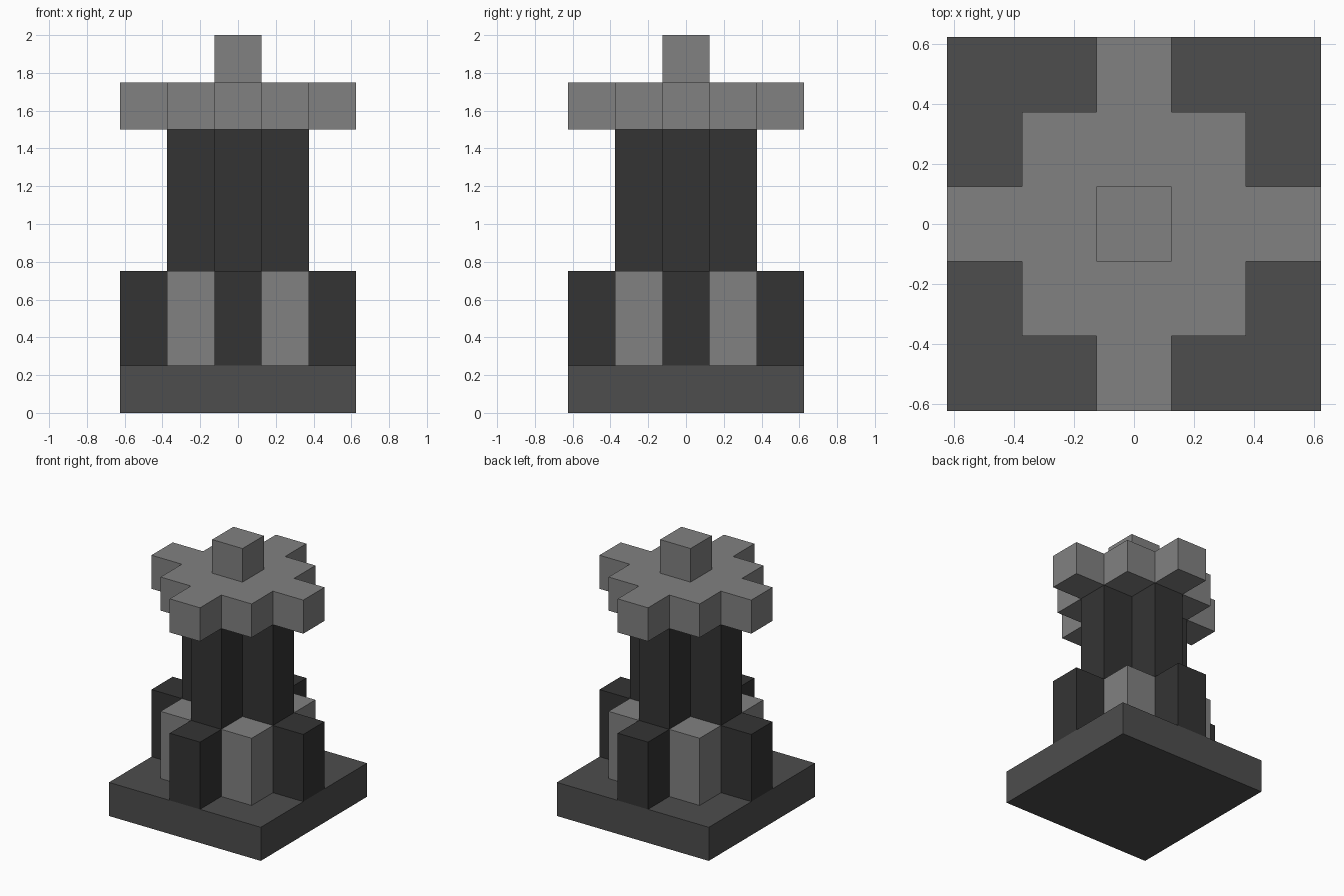
import bpy
import bmesh

cube = bpy.data.objects.get("Cube")
if cube:
    bpy.data.objects.remove(cube, do_unlink=True)

U = 0.25  # grid unit


def make_material(name, value):
    mat = bpy.data.materials.new(name)
    mat.use_nodes = True
    colour = (value, value, value, 1.0)
    mat.diffuse_color = colour
    mat.node_tree.nodes["Principled BSDF"].inputs["Base Color"].default_value = colour
    return mat


light = make_material("light_grey_stone", 0.220)
mid = make_material("mid_grey_stone", 0.075)
dark = make_material("dark_grey_stone", 0.034)


def four_way(quarter):
    """Repeat a quarter outline by 90 degree turns about the centre."""
    points = []
    for _ in range(4):
        points += quarter
        quarter = [(-y, x) for x, y in quarter]
    return points


def prism(name, outline, z0, z1, mat, centre=(0, 0)):
    """Extrude a flat outline (in grid units) from z0 to z1."""
    bm = bmesh.new()
    verts = [bm.verts.new(((x + centre[0]) * U, (y + centre[1]) * U, z0 * U))
             for x, y in outline]
    base = bm.faces.new(verts)
    ext = bmesh.ops.extrude_face_region(bm, geom=[base], use_keep_orig=True)
    top = [g for g in ext["geom"] if isinstance(g, bmesh.types.BMVert)]
    bmesh.ops.translate(bm, verts=top, vec=(0, 0, (z1 - z0) * U))
    bmesh.ops.recalc_face_normals(bm, faces=bm.faces)
    mesh = bpy.data.meshes.new(name)
    bm.to_mesh(mesh)
    bm.free()
    mesh.materials.append(mat)
    obj = bpy.data.objects.new(name, mesh)
    bpy.context.collection.objects.link(obj)
    return obj


# Outlines
square = four_way([(0.5, 0.5)])
plinth_square = four_way([(2.5, 2.5)])
long_cross = four_way([(2.5, -0.5), (2.5, 0.5), (0.5, 0.5)])
short_cross = four_way([(1.5, -0.5), (1.5, 0.5), (0.5, 0.5)])
stepped_cross = four_way([(2.5, -0.5), (2.5, 0.5), (1.5, 0.5),
                          (1.5, 1.5), (0.5, 1.5)])

# Plinth, buttressed foot and shaft
prism("plinth", plinth_square, 0, 1, mid)
prism("buttress_cross", long_cross, 1, 3, dark)
prism("shaft", short_cross, 3, 6, dark)

# Light posts in the corners of the foot
for side, x in (("right", -1), ("left", 1)):
    for end, y in (("front", -1), ("back", 1)):
        prism(f"corner_post_{end}_{side}", square, 1, 3, light, (x, y))

# Cap and finial
prism("cap", stepped_cross, 6, 7, light)
prism("finial", square, 7, 8, light)
